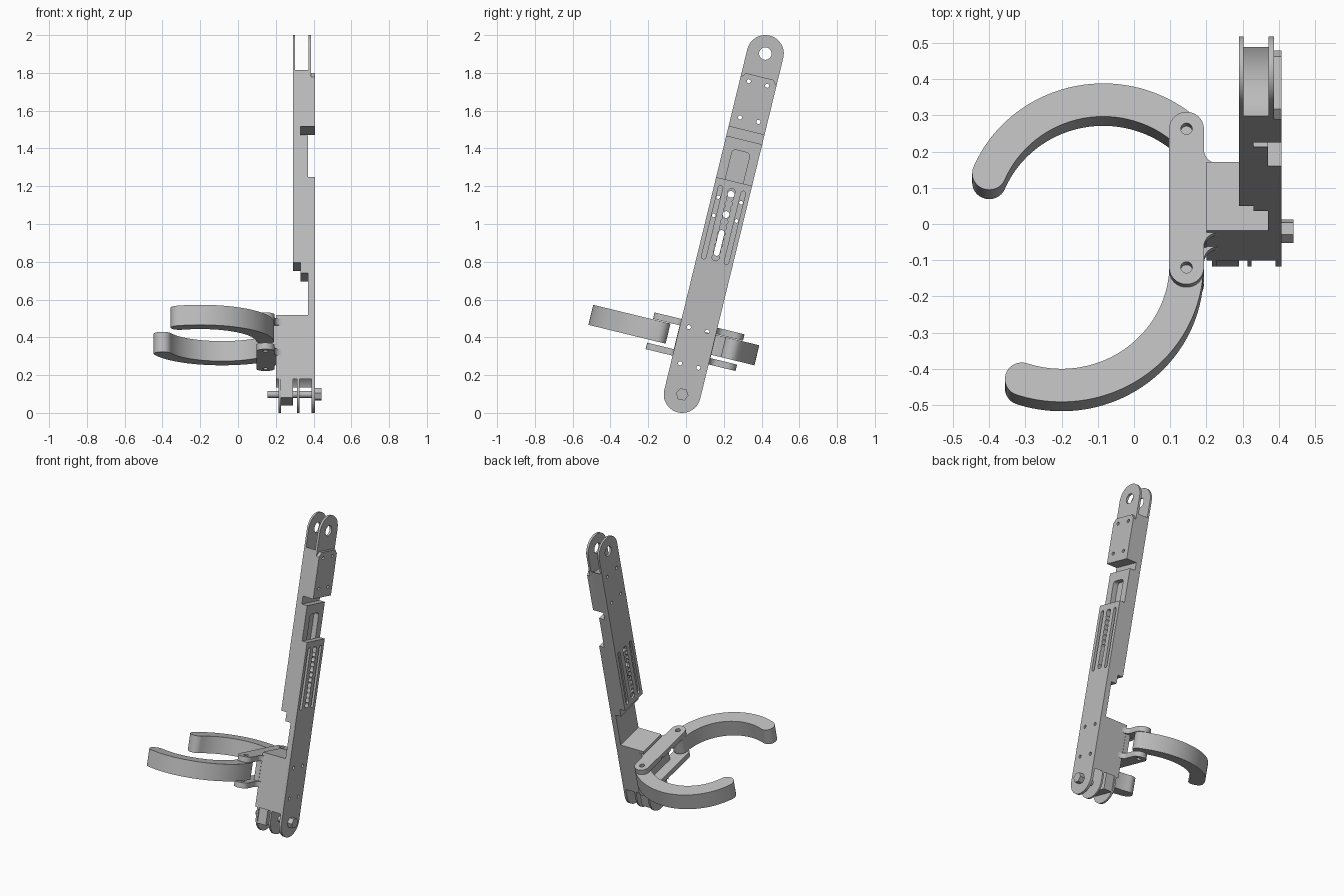
import bpy, bmesh, math
from mathutils import Matrix

if "Cube" in bpy.data.objects:
    bpy.data.objects.remove(bpy.data.objects["Cube"])

R = 0.098          # half width of the arm
TOP = 1.857        # distance between the two end pivots
# local frame: x, v (across the arm), u (along the arm); tilted into the world
TILT = Matrix.Translation((0, -0.02, 0.098)) @ Matrix.Rotation(math.radians(-13.7), 4, 'X')

grey = bpy.data.materials.new("plain_grey")
grey.diffuse_color = (0.5, 0.5, 0.5, 1)
grey.use_nodes = True
grey.node_tree.nodes["Principled BSDF"].inputs["Base Color"].default_value = grey.diffuse_color


def arc(cx, cy, r, a0, a1, n=20):
    angs = [math.radians(a0 + (a1 - a0) * i / n) for i in range(n + 1)]
    return [(cx + r * math.cos(a), cy + r * math.sin(a)) for a in angs]


def circle(cx, cy, r, n=20):
    return arc(cx, cy, r, 0, 360, n)[:-1]


def rect(a0, b0, a1, b1):
    return [(a0, b0), (a1, b0), (a1, b1), (a0, b1)]


def slot(c, b0, b1, r):
    return arc(c, b0, r, 180, 360, 10) + arc(c, b1, r, 0, 180, 10)


def build(name, outlines, lo, hi, axis='x'):
    """Extrude outlines: axis x takes (v,u) points, axis u takes (x,v) points."""
    bm = bmesh.new()
    for pts in outlines:
        rings = []
        for d in (lo, hi):
            rings.append([bm.verts.new((d, a, b) if axis == 'x' else (a, b, d)) for a, b in pts])
        n = len(pts)
        bm.faces.new(rings[0][::-1])
        bm.faces.new(rings[1])
        for i in range(n):
            j = (i + 1) % n
            bm.faces.new((rings[0][i], rings[0][j], rings[1][j], rings[1][i]))
    bmesh.ops.recalc_face_normals(bm, faces=bm.faces[:])
    me = bpy.data.meshes.new(name)
    bm.to_mesh(me)
    bm.free()
    me.materials.append(grey)
    ob = bpy.data.objects.new(name, me)
    bpy.context.collection.objects.link(ob)
    ob.matrix_world = TILT
    return ob


def cut(ob, *cutters):
    for c in cutters:
        m = ob.modifiers.new("cut", 'BOOLEAN')
        m.operation, m.solver, m.object = 'DIFFERENCE', 'EXACT', c
    dg = bpy.context.evaluated_depsgraph_get()
    me = bpy.data.meshes.new_from_object(ob.evaluated_get(dg))
    ob.modifiers.clear()
    ob.data = me
    return ob


def concave_start(top, rc=0.115):
    t = math.degrees(math.acos(R / rc))
    return arc(0, 0, rc, t, 180 - t) + [(-R, top), (R, top)]


def concave_end(start, rc=0.15):
    t = math.degrees(math.acos(R / rc))
    return arc(0, TOP, rc, 180 + t, 360 - t) + [(R, start), (-R, start)]


def round_start(top):
    return arc(0, 0, R, 180, 360) + [(R, top), (-R, top)]


def round_end(start):
    return [(-R, start), (R, start)] + arc(0, TOP, R, 0, 180)


# cutters: bolt holes, adjustment slots, scalloped centre slot, pocket, top pivot
screw_holes = build("screw_hole_cutter", [circle(v, u, 0.011, 14) for v in (-0.05, 0.05)
                    for u in (0.157, 0.354, 1.497, 1.694)], 0.0, 0.6)
N = 72
half = [(0.011 + 0.008 * abs(math.sin(math.pi * 12 * i / N)), 0.73 + 0.39 * i / N) for i in range(N + 1)]
scallop = half + [(-w, u) for w, u in reversed(half)]
slots = [slot(-0.062, 0.735, 1.11, 0.012), slot(0.062, 0.735, 1.11, 0.012), scallop]
slots_right = build("right_slot_cutter", slots, 0.365, 0.45)
slots_left = build("left_slot_cutter", slots, 0.25, 0.304)
through = build("through_hole_cutter", [slot(0, 0.77, 0.88, 0.015)] +
                [circle(0, u, 0.018, 16) for u in (0.98, 1.09)] +
                [circle(v, u, 0.01, 12) for v in (-0.062, 0.062) for u in (0.96, 1.06)], 0.0, 0.6)
pocket = build("pocket_cutter", [[(-0.048, 1.12), (0.048, 1.12)] + arc(0.028, 1.305, 0.02, 0, 90, 6) +
               arc(-0.028, 1.305, 0.02, 90, 180, 6)], 0.335, 0.5)
pivot = build("pivot_cutter", [circle(0, TOP, 0.033, 28)], 0.0, 0.6)
claw_pins = build("claw_pin_cutter", [circle(0.145, v, 0.016) for v in (-0.197, 0.197)], 0.0, 0.6, 'u')
cutters = [screw_holes, slots_right, slots_left, through, pocket, pivot, claw_pins]

parts = []
# lower arm: outer plate with rounded end, and its hollowed backing
parts += [cut(build("lower_arm_outer_plate", [round_start(1.16)], 0.39, 0.407), screw_holes, slots_right, through),
          cut(build("lower_arm_backing", [concave_start(1.16)], 0.37, 0.39), screw_holes, slots_right, through)]

# upper arm: inner plate, stepped core, slider block, fork plate and cover
parts += [cut(build("upper_arm_inner_plate", [round_end(0.695)], 0.29, 0.303), screw_holes, slots_left, through, pivot),
          cut(build("upper_arm_core", [concave_end(0.695)], 0.303, 0.33), screw_holes, through),
          cut(build("slider_block", [rect(-R, 0.638, R, 1.386)], 0.33, 0.37), through, pocket),
          cut(build("upper_block", [concave_end(1.437)], 0.33, 0.372), screw_holes),
          cut(build("upper_fork_plate", [round_end(1.437)], 0.372, 0.387), screw_holes, pivot),
          cut(build("upper_cover", [[(-R, 1.437), (R, 1.437), (R, 1.705), (0.075, 1.732),
                                     (-0.075, 1.732), (-R, 1.705)]], 0.387, 0.407), screw_holes)]

# gripper bracket with the lower hinge tabs
parts += [cut(build("bracket_block", [concave_start(0.408)], 0.2, 0.37), screw_holes),
          build("hinge_outer_tab", [round_start(0.125)], 0.215, 0.228),
          build("hinge_tab_filler", [rect(-0.09, -0.04, 0.09, 0.125)], 0.228, 0.29),
          build("hinge_middle_tab", [round_start(0.125)], 0.313, 0.325)]

# gripper fork plates and the web between them
fork = (arc(0.145, 0.197, 0.048, 0, 180) + arc(0.145, -0.197, 0.048, 180, 360) +
        arc(0.233, -0.138, 0.04, 180, 90, 8) + arc(0.233, 0.138, 0.04, 270, 180, 8))
for name, u0 in (("fork_upper_plate", 0.352), ("fork_lower_plate", 0.187)):
    parts.append(cut(build(name, [fork], u0, u0 + 0.035, 'u'), screw_holes, claw_pins))
parts.append(cut(build("fork_web", [rect(-0.1, 0.222, 0.1, 0.352)], 0.165, 0.2), screw_holes))


# curved claws: arc bands with rounded ends
def claw(name, cx, cv, r, a0, a1, w=0.047):
    def tip(a):
        return cx + r * math.cos(math.radians(a)), cv + r * math.sin(math.radians(a))
    pts = arc(cx, cv, r + w, a0, a1, 48) + arc(*tip(a1), w, a1, a1 + 180, 16)[1:-1]
    pts += arc(cx, cv, r - w, a1, a0, 48) + arc(*tip(a0), w, a0 + 180, a0 + 360, 16)[1:-1]
    return build(name, [pts], 0.24, 0.349, 'u')


parts.append(claw("back_claw", -0.085, -0.054, 0.342, 47.5, 157))
# the front claw runs from its tip round to the pivot
parts.append(claw("front_claw", -0.2, -0.178, 0.345, -108.5, -3))

# hinge bolt with hexagonal head
parts += [build("hinge_bolt_shaft", [circle(0, 0, 0.018)], 0.157, 0.41),
          build("hinge_bolt_head", [circle(0, 0, 0.034, 6)], 0.407, 0.441)]

for c in cutters:
    bpy.data.objects.remove(c)
for ob in parts:
    bpy.ops.object.select_all(action='DESELECT')
    ob.select_set(True)
    bpy.context.view_layer.objects.active = ob
    bpy.ops.object.shade_smooth_by_angle(angle=math.radians(32))
